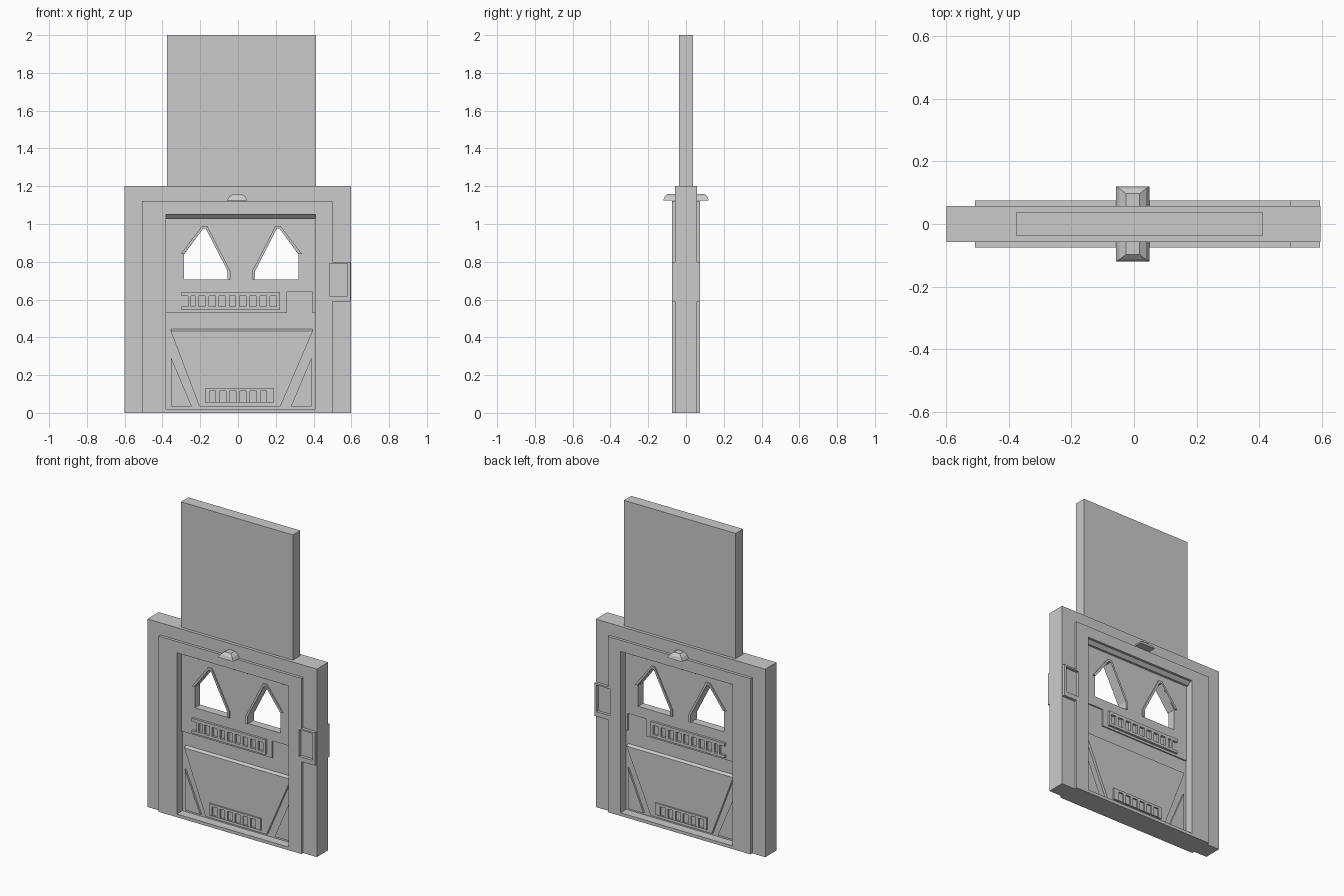
import bpy, bmesh
from math import pi

if "Cube" in bpy.data.objects:
    bpy.data.objects.remove(bpy.data.objects["Cube"])


def rect(x0, x1, z0, z1):
    return [(x0, z0), (x1, z0), (x1, z1), (x0, z1)]


def plate(name, loops, half):
    """Flat-filled x/z outline (extra loops are holes), reaching y = -half..half."""
    cu = bpy.data.curves.new(name, 'CURVE')
    cu.dimensions, cu.fill_mode, cu.extrude = '2D', 'BOTH', half
    for pts in loops:
        sp = cu.splines.new('POLY')
        sp.points.add(len(pts) - 1)
        for p, (x, z) in zip(sp.points, pts):
            p.co = (x, z, 0, 1)
        sp.use_cyclic_u, sp.use_smooth = True, False
    ob = bpy.data.objects.new(name, cu)
    bpy.context.collection.objects.link(ob)
    ob.rotation_euler.x = pi / 2
    bpy.ops.object.select_all(action='DESELECT')
    ob.select_set(True)
    bpy.context.view_layer.objects.active = ob
    bpy.ops.object.convert(target='MESH')
    ob = bpy.context.object
    bm = bmesh.new()
    bm.from_mesh(ob.data)
    bmesh.ops.remove_doubles(bm, verts=bm.verts, dist=1e-5)
    bmesh.ops.recalc_face_normals(bm, faces=bm.faces)
    bm.to_mesh(ob.data)
    bm.free()
    return ob


def loft(name, a, b):
    """Solid between two matching 3D loops."""
    bm = bmesh.new()
    va, vb = [bm.verts.new(p) for p in a], [bm.verts.new(p) for p in b]
    bm.faces.new(va)
    bm.faces.new(vb)
    n = len(va)
    for i in range(n):
        j = (i + 1) % n
        bm.faces.new((va[i], va[j], vb[j], vb[i]))
    bmesh.ops.recalc_face_normals(bm, faces=bm.faces)
    me = bpy.data.meshes.new(name)
    bm.to_mesh(me)
    bm.free()
    ob = bpy.data.objects.new(name, me)
    bpy.context.collection.objects.link(ob)
    return ob


def mirror_x(pts):
    # the door leaf is centred slightly right of the frame
    return [(0.035 - x, z) for x, z in pts]


def slots(x0, count, z0, z1, width=0.034, pitch=0.054):
    return [rect(x0 + i * pitch, x0 + i * pitch + width, z0, z1) for i in range(count)]


# Frame: outer slab and the raised inner surround with the lock plate
opening = rect(-0.38, 0.41, 0.02, 1.05)
plate("outer_frame", [rect(-0.6, 0.597, 0, 1.2), opening], 0.057)
surround = [(-0.508, 0), (0.5, 0), (0.5, 0.59), (0.595, 0.59), (0.595, 0.8),
            (0.5, 0.8), (0.5, 1.122), (-0.508, 1.122)]
plate("raised_surround", [surround, opening, rect(0.485, 0.58, 0.62, 0.79)], 0.075)

# Raised shutter above the frame
plate("raised_shutter", [rect(-0.377, 0.413, 1.1, 2.0)], 0.037)

# Upper leaf with two pointed windows
window = [(-0.285, 0.705), (-0.055, 0.705), (-0.055, 0.75), (-0.17, 0.975),
          (-0.185, 0.975), (-0.285, 0.84)]
trim = [(-0.055, 0.705), (-0.04, 0.705), (-0.04, 0.75), (-0.163, 0.99), (-0.19, 0.99),
        (-0.303, 0.842), (-0.285, 0.842), (-0.185, 0.975), (-0.17, 0.975), (-0.055, 0.75)]
upper = [(-0.38, 0.53), (0.26, 0.53), (0.26, 0.64), (0.395, 0.64), (0.395, 0.53),
         (0.41, 0.53), (0.41, 1.05), (-0.38, 1.05)]
plate("upper_leaf", [upper, window, mirror_x(window)], 0.026)
plate("window_trim_left", [trim], 0.034)
plate("window_trim_right", [mirror_x(trim)], 0.034)

# Upper vent: slotted plate, open at its left end
vent = [(-0.3, 0.545), (0.222, 0.545), (0.222, 0.64), (-0.3, 0.64),
        (-0.3, 0.62), (-0.266, 0.62), (-0.266, 0.562), (-0.3, 0.562)]
plate("upper_vent", [vent, rect(-0.25, -0.228, 0.562, 0.62)] + slots(-0.208, 8, 0.562, 0.62), 0.04)

# Lower leaf backing and corner gussets
plate("lower_leaf", [rect(-0.38, 0.41, 0.02, 0.645)], 0.018)
gusset = [(-0.355, 0.035), (-0.245, 0.035), (-0.355, 0.295)]
plate("gusset_left", [gusset], 0.03)
plate("gusset_right", [mirror_x(gusset)], 0.03)

# Lower vent
plate("lower_vent", [rect(-0.175, 0.19, 0.055, 0.13)] + slots(-0.152, 6, 0.058, 0.115), 0.043)

# Parts repeated on both faces
for s, side in ((-1, "front"), (1, "back")):
    # Tapered kick panel with a chamfered top edge
    def panel(top, y):
        return [(x, s * y, z) for x, z in
                [(-0.355, top), (0.395, top), (0.395, 0.43), (0.225, 0.035),
                 (-0.205, 0.035), (-0.355, 0.43)]]
    loft(f"kick_panel_{side}", panel(0.45, 0.01), panel(0.434, 0.034))

    # Chamfered lintel under the opening's top edge
    loft(f"lintel_{side}",
         [(-0.38, s * y, z) for y, z in [(0.02, 1.06), (0.074, 1.06), (0.06, 1.05), (0.04, 1.03), (0.02, 1.03)]],
         [(0.41, s * y, z) for y, z in [(0.02, 1.06), (0.074, 1.06), (0.06, 1.05), (0.04, 1.03), (0.02, 1.03)]])

    # Lamp hood above the doorway
    def hood(x, y, z):
        return [(-0.004 - x, s * 0.05, z), (-0.004 + x, s * 0.05, z),
                (-0.004 + x, s * y, z), (-0.004 - x, s * y, z)]
    low, mid, top = hood(0.054, 0.12, 1.125), hood(0.042, 0.113, 1.145), hood(0.021, 0.097, 1.16)
    loft(f"lamp_base_{side}", low, mid)
    loft(f"lamp_cap_{side}", mid, top)
